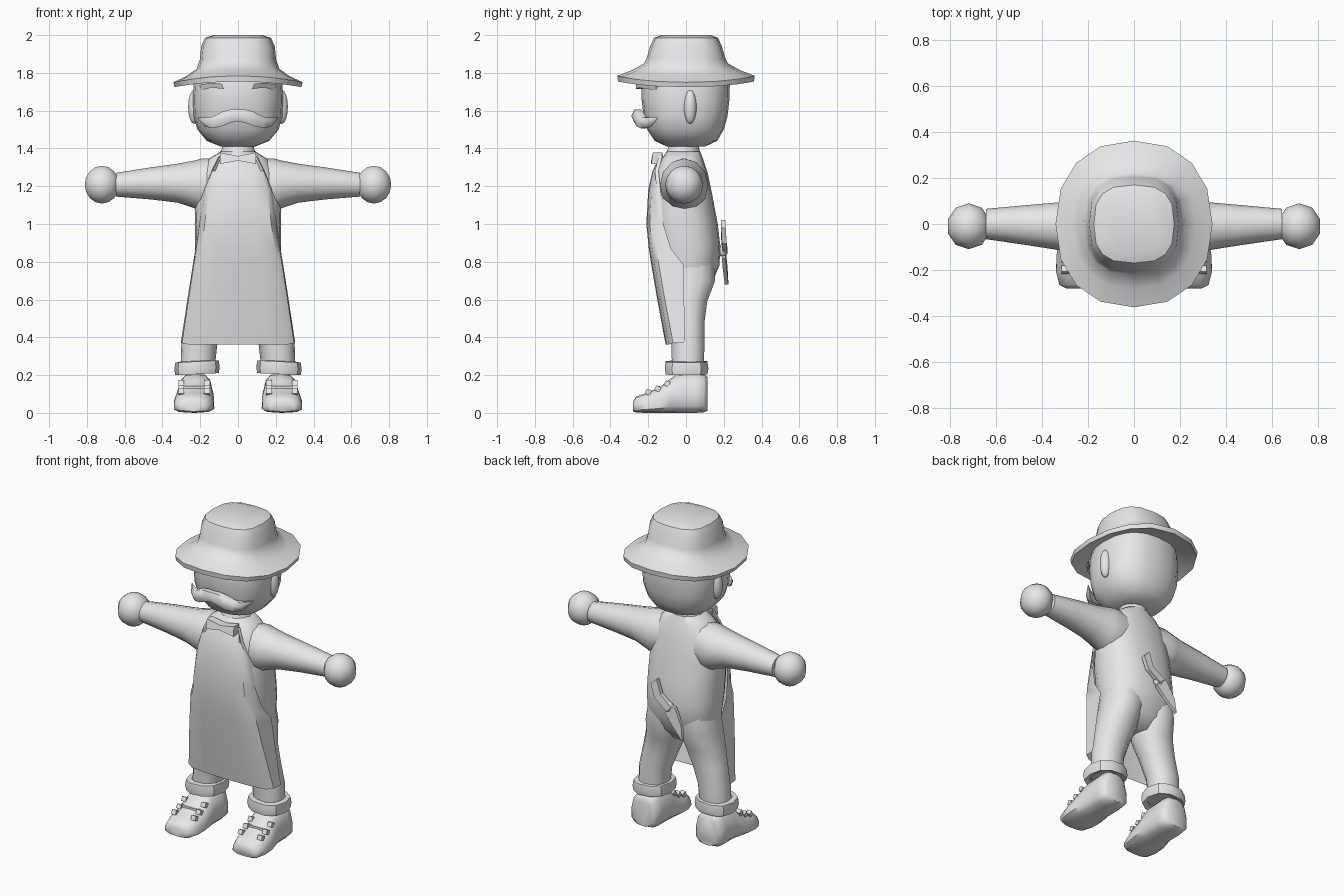
import bpy, bmesh, math
from mathutils import Vector, Matrix

if "Cube" in bpy.data.objects:
    bpy.data.objects.remove(bpy.data.objects["Cube"])

mat = bpy.data.materials.new("light_grey")
mat.diffuse_color = (0.8, 0.8, 0.8, 1)
mat.use_nodes = True
mat.node_tree.nodes["Principled BSDF"].inputs["Base Color"].default_value = mat.diffuse_color


def finish(name, bm, angle=50, recalc=True):
    """Turn a bmesh into a smooth-shaded object."""
    if recalc:
        bmesh.ops.recalc_face_normals(bm, faces=bm.faces)
    me = bpy.data.meshes.new(name)
    bm.to_mesh(me)
    bm.free()
    ob = bpy.data.objects.new(name, me)
    bpy.context.collection.objects.link(ob)
    me.materials.append(mat)
    bpy.ops.object.select_all(action='DESELECT')
    ob.select_set(True)
    bpy.context.view_layer.objects.active = ob
    bpy.ops.object.shade_smooth_by_angle(angle=math.radians(angle))
    return ob


def oval(a, b, n=16, e=2.0):
    """Superellipse outline with half sizes a and b."""
    pts = []
    for i in range(n):
        t = 2 * math.pi * i / n
        c, s = math.cos(t), math.sin(t)
        pts.append((a * math.copysign(abs(c) ** (2 / e), c),
                    b * math.copysign(abs(s) ** (2 / e), s)))
    return pts


def loft(name, rings, angle=50, closed=False):
    """Skin a list of equal point rings, capped or joined end to end."""
    bm = bmesh.new()
    vr = [[bm.verts.new(p) for p in r] for r in rings]
    n = len(vr[0])
    pairs = list(zip(vr, vr[1:]))
    if closed:
        pairs.append((vr[-1], vr[0]))
    for a, b in pairs:
        for i in range(n):
            j = (i + 1) % n
            bm.faces.new((a[i], a[j], b[j], b[i]))
    if not closed:
        bm.faces.new(vr[0])
        bm.faces.new(vr[-1])
    return finish(name, bm, angle)


def level(cx, rx, yf, yb, z, n=16, e=2.4):
    """Horizontal ring from its front and back y."""
    return [(cx + x, (yf + yb) / 2 + y, z) for x, y in oval(rx, (yb - yf) / 2, n, e)]


def ball(name, loc, size, seg=16, rings=8):
    bm = bmesh.new()
    bmesh.ops.create_uvsphere(bm, u_segments=seg, v_segments=rings, radius=1)
    bmesh.ops.transform(bm, matrix=Matrix.LocRotScale(Vector(loc), None, Vector(size)), verts=bm.verts)
    return finish(name, bm)


def plate(name, outline, axis, depth, angle=30):
    """Extrude a 3D outline along an axis."""
    d = Vector(axis).normalized() * depth
    return loft(name, [[Vector(p) for p in outline], [Vector(p) + d for p in outline]], angle)


# Head and neck
loft("head", [level(0, *r, n=20, e=2.5) for r in [
    (.09, -.10, .10, 1.41), (.165, -.165, .165, 1.44), (.215, -.205, .20, 1.50),
    (.235, -.225, .22, 1.57), (.24, -.235, .23, 1.66), (.235, -.235, .232, 1.74),
    (.22, -.21, .22, 1.82)]])
loft("neck", [level(0, *r, n=12, e=2) for r in [
    (.11, -.12, .08, 1.35), (.085, -.095, .07, 1.40), (.08, -.085, .065, 1.45)]])

# Hat: saddle-shaped brim, lower at the sides than at front and back
def hat_ring(rx, ry, z, dip, e):
    return [(x, y, z - dip * (x / rx) ** 2) for x, y in oval(rx, ry, 16, e)]

loft("hat", [hat_ring(*r) for r in [
    (.20, .21, 1.79, .0, 2.6), (.335, .36, 1.755, .03, 2.25), (.342, .363, 1.785, .035, 2.25),
    (.27, .285, 1.815, .03, 2.3), (.22, .222, 1.85, .03, 2.5), (.202, .208, 1.88, .01, 2.7),
    (.195, .19, 1.94, 0, 2.8), (.175, .17, 1.985, 0, 2.8), (.13, .13, 2.0, 0, 2.6)]], 42)

# Moustache: cross-sections swept from tip to tip
half = [(.212, -.155, 1.566, 1.556), (.175, -.195, 1.566, 1.512), (.135, -.225, 1.572, 1.502),
        (.085, -.245, 1.600, 1.512), (.04, -.255, 1.612, 1.53)]
path = [(-x, y, t, b) for x, y, t, b in half] + [(0, -.255, 1.61, 1.538)] + half[::-1]
rings = []
for x, y, t, b in path:
    h, m = (t - b) / 2, (t + b) / 2
    rings.append([(x, y + u, m + v) for u, v in oval(min(.035, h * .9), h, 6)])
loft("moustache", rings, 60)

# Bow tie
plate("bow_tie", [(-.095, -.175, 1.378), (0, -.175, 1.36), (.095, -.175, 1.378),
                  (.095, -.185, 1.318), (0, -.185, 1.335), (-.095, -.185, 1.318)], (0, 1, 0), .05)

# Torso
loft("torso", [level(0, *r, n=20) for r in [
    (.13, -.06, .07, .60), (.205, -.12, .13, .67), (.222, -.155, .177, .78), (.228, -.175, .182, .88),
    (.229, -.19, .168, 1.0), (.226, -.185, .14, 1.15), (.205, -.165, .115, 1.27),
    (.155, -.13, .09, 1.345), (.09, -.10, .075, 1.385)]])

# Apron: open sheet wrapping round the front, (z, half width, front y, side y)
bm = bmesh.new()
rows = []
for z, w, yf, ys in [(1.36, .10, -.137, -.125), (1.28, .14, -.178, -.145), (1.18, .18, -.20, -.135),
                     (1.0, .205, -.21, -.12), (.87, .225, -.197, -.08), (.78, .24, -.183, -.01),
                     (.6, .268, -.152, -.01), (.37, .303, -.108, -.005)]:
    right = [(w * .5, yf + .004), (w * .86, yf + .018), (w * .98, yf + .04 if ys > -.1 else ys - .02), (w, ys)]
    pts = [(-x, y) for x, y in right[::-1]] + [(0, yf)] + right
    rows.append([bm.verts.new((x, y, z - (.008 if z < .4 and abs(x) < .27 else 0))) for x, y in pts])
for a, b in zip(rows, rows[1:]):
    for i in range(len(a) - 1):
        bm.faces.new((a[i], b[i], b[i + 1], a[i + 1]))
bmesh.ops.solidify(bm, geom=bm.faces[:], thickness=.008)
finish("apron", bm, 45)

# Tied ribbon on the back: upper loop, knot and hanging tail
plate("ribbon_loop", [(.06, .185, 1.02), (.10, .185, .98), (.07, .19, .90), (-.01, .195, .84),
                      (-.05, .195, .87), (.03, .185, .93)], (0, 1, 0), .025)
plate("ribbon_tail", [(-.01, .19, .88), (.0, .19, .82), (-.05, .195, .76), (-.13, .205, .68),
                      (-.12, .20, .77), (-.07, .19, .87)], (0, 1, 0), .02)
ball("ribbon_knot", (-.015, .195, .86), (.03, .025, .035), 8, 6)

# Paired parts
for s, side in ((1, "right"), (-1, "left")):
    # Ear and eyebrow
    ball(side + "_ear", (s * .232, .022, 1.62), (.032, .034, .09), 12, 8)
    plate(side + "_eyebrow", [(s * .075, -.265, 1.715), (s * .085, -.265, 1.742), (s * .15, -.25, 1.748),
                              (s * .205, -.16, 1.735), (s * .195, -.16, 1.708), (s * .14, -.25, 1.722)],
          (0, 1, 0), .04)

    # Arm and hand
    loft(side + "_arm", [[(s * x, yc + u, zc + v) for u, v in oval(ry, rz, 12)]
         for x, zc, rz, yc, ry in [
             (.08, 1.21, .14, -.01, .11), (.19, 1.205, .142, -.01, .128), (.235, 1.21, .125, -.01, .122),
             (.32, 1.216, .103, -.01, .105), (.46, 1.215, .085, -.005, .088), (.645, 1.208, .063, 0, .066)]])
    ball(side + "_hand", (s * .72, -.01, 1.208), (.096, .10, .10), 10, 8)

    # Leg
    loft(side + "_leg", [level(s * c, *r, n=14, e=2.2) for c, *r in [
        (.115, .10, -.12, .15, .80), (.117, .115, -.125, .157, .70), (.135, .118, -.115, .115, .59),
        (.17, .107, -.095, .10, .48), (.205, .095, -.08, .10, .36), (.215, .09, -.075, .095, .22)]])

    # Rolled cuff, tilted slightly outward
    cuff = []
    for r, z in [(.085, .215), (.115, .205), (.12, .235), (.115, .272), (.085, .275)]:
        cuff.append([(s * (.217 + x), .003 + y, z - x * .05) for x, y in oval(r, r, 10, 2.4)])
    loft(side + "_cuff", cuff, 40, closed=True)

    # Shoe: sections from toe to heel (y, centre x, half width, bottom, top)
    loft(side + "_shoe", [[(s * (c + u * (1 - .15 * v / h)), y, b + h + v) for u, v in oval(w, h, 12, 3.2)]
         for y, c, w, b, h in [(y, c, w, b, (t - b) / 2) for y, c, w, b, t in [
             (-.28, .237, .06, .008, .06), (-.265, .237, .088, .002, .085), (-.21, .235, .104, 0, .105),
             (-.14, .232, .106, 0, .135), (-.09, .228, .10, 0, .175), (-.05, .225, .094, 0, .205),
             (.05, .225, .094, 0, .21), (.095, .225, .088, .003, .205), (.113, .225, .06, .01, .19)]]], 50)

    # Lace tabs along both sides of the tongue
    for k, (y, z) in enumerate([(-.20, .11), (-.15, .128), (-.10, .155)]):
        for d in (-1, 1):
            bm = bmesh.new()
            bmesh.ops.create_cube(bm, size=1)
            m = Matrix.LocRotScale(Vector((s * (.232 + d * .068), y, z)),
                                   Matrix.Rotation(math.radians(-25), 3, 'X'), Vector((.03, .028, .028)))
            bmesh.ops.transform(bm, matrix=m, verts=bm.verts)
            finish(f"{side}_lace_tab_{k}_{'inner' if d < 0 else 'outer'}", bm, 30)
        if k == 1:
            plate(side + "_lace", [(s * .165, y, z), (s * .30, y, z), (s * .30, y, z + .014),
                                   (s * .165, y, z + .014)], (0, 1, 0), .012)
